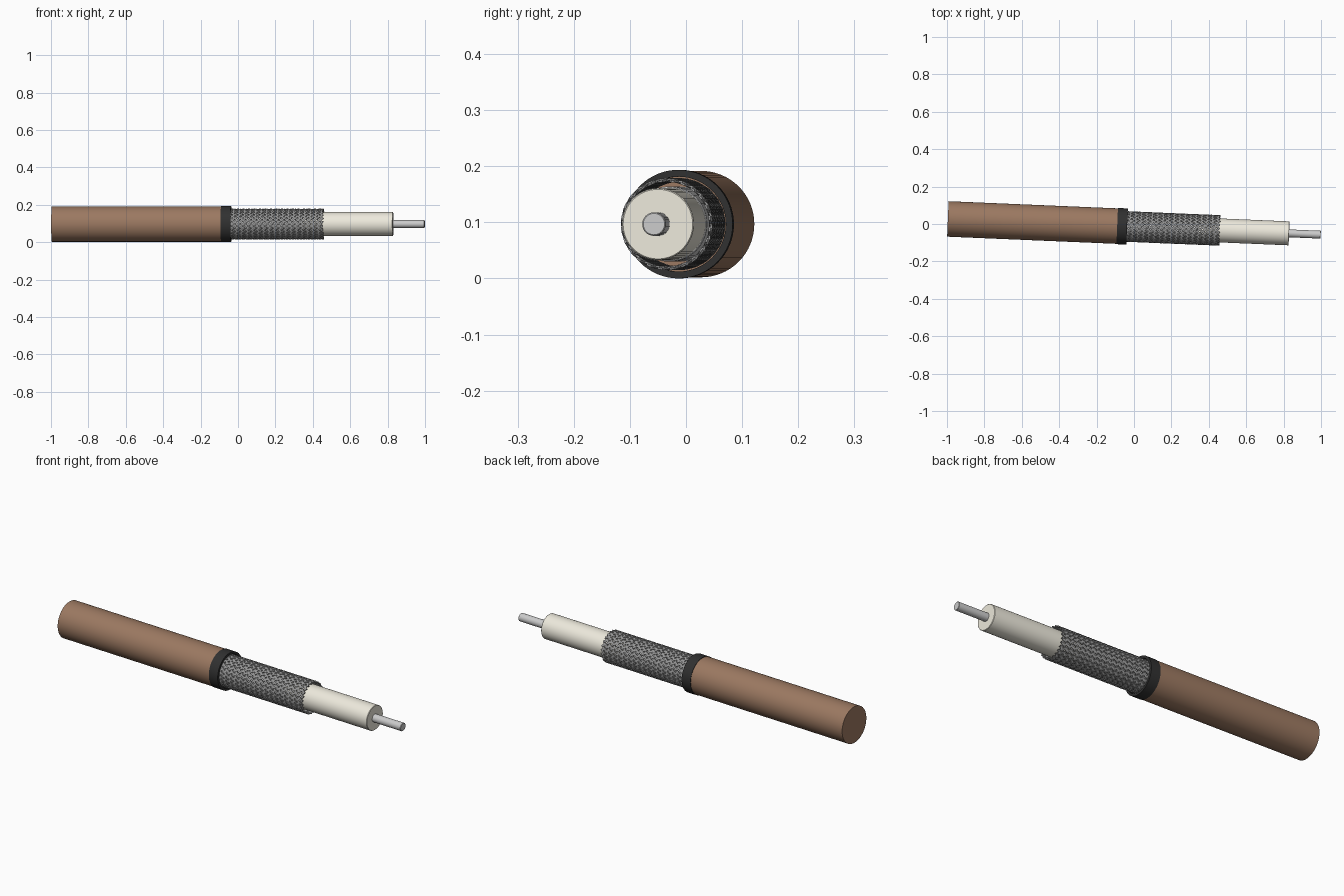
import bpy, bmesh, math
from mathutils import Matrix, Vector

if "Cube" in bpy.data.objects:
    bpy.data.objects.remove(bpy.data.objects["Cube"])

# cable axis: lies along x, turned slightly about z
PLACE = Matrix.Translation((0, -0.015, 0.0968)) @ Matrix.Rotation(math.radians(-2.42), 4, 'Z')


def material(name, rgb):
    m = bpy.data.materials.new(name)
    m.diffuse_color = (*rgb, 1)
    m.use_nodes = True
    m.node_tree.nodes["Principled BSDF"].inputs["Base Color"].default_value = m.diffuse_color
    return m


def finish(name, bm, mat, smooth=True):
    bmesh.ops.recalc_face_normals(bm, faces=bm.faces)
    me = bpy.data.meshes.new(name)
    bm.to_mesh(me)
    bm.free()
    me.transform(PLACE)
    ob = bpy.data.objects.new(name, me)
    bpy.context.collection.objects.link(ob)
    if mat:
        me.materials.append(mat)
    if smooth:
        bpy.ops.object.select_all(action='DESELECT')
        ob.select_set(True)
        bpy.context.view_layer.objects.active = ob
        bpy.ops.object.shade_smooth_by_angle(angle=math.radians(35))
    return ob


def lathe(name, profile, mat, sides=64):
    """Revolve (x, radius) points around the cable axis."""
    bm = bmesh.new()
    vs = [bm.verts.new((x, 0, r)) for x, r in profile]
    es = [bm.edges.new(p) for p in zip(vs, vs[1:])]
    bmesh.ops.spin(bm, geom=vs + es, cent=(0, 0, 0), axis=(1, 0, 0),
                   angle=2 * math.pi, steps=sides, use_duplicate=False)
    bmesh.ops.remove_doubles(bm, verts=bm.verts, dist=1e-5)
    return finish(name, bm, mat)


def rod(name, x0, x1, r, mat, sides=64):
    c = 0.002
    return lathe(name, [(x0, 0), (x0, r), (x1 - c, r), (x1, r - c), (x1, 0)], mat, sides)


brown = material("brown", (0.33, 0.19, 0.12))
black = material("black", (0.03, 0.03, 0.03))
cream = material("cream", (0.85, 0.82, 0.72))
wire = material("wire", (0.3, 0.3, 0.3))

# solid layers
rod("outer_jacket", -0.996, -0.085, 0.0948, brown)
lathe("inner_sheath", [(-0.09, 0.08), (-0.09, 0.0968), (-0.037, 0.0968),
                       (-0.037, 0.0845), (-0.09, 0.0845)], black)
rod("foil_layer", -0.09, 0.34, 0.067, None)
rod("insulation", -0.09, 0.83, 0.064, cream)
rod("centre_conductor", 0.80, 0.999, 0.021, None, 32)

# woven braid: flat strands spiralling both ways, passing over and under
N, R, AMP = 24, 0.0785, 0.0017
X0, X1 = -0.085, 0.457
TWIST = math.tan(math.radians(35)) / R
STEP = 2 * math.pi / N
HALF_W, HALF_T = 0.0052, 0.0018
SEGS = 140
bm = bmesh.new()
for side in (1, -1):
    for i in range(N):
        prev = None
        for s in range(SEGS + 1):
            x = X0 + (X1 - X0) * s / SEGS
            a = i * STEP + side * TWIST * x
            r = R + side * AMP * math.cos(2 * math.pi * TWIST * x / STEP)
            out = Vector((0, math.cos(a), math.sin(a)))
            around = Vector((0, -math.sin(a), math.cos(a)))
            along = (Vector((1, 0, 0)) + around * side * TWIST * R).normalized()
            across = out.cross(along)
            c = Vector((x, 0, 0)) + out * r
            ring = [bm.verts.new(c + across * u * HALF_W + out * v * HALF_T)
                    for u, v in ((-1, -1), (1, -1), (1, 1), (-1, 1))]
            if prev:
                for k in range(4):
                    bm.faces.new((prev[k], prev[(k + 1) % 4], ring[(k + 1) % 4], ring[k]))
            else:
                bm.faces.new(ring)
            prev = ring
        bm.faces.new(prev)
finish("braided_shield", bm, wire)
